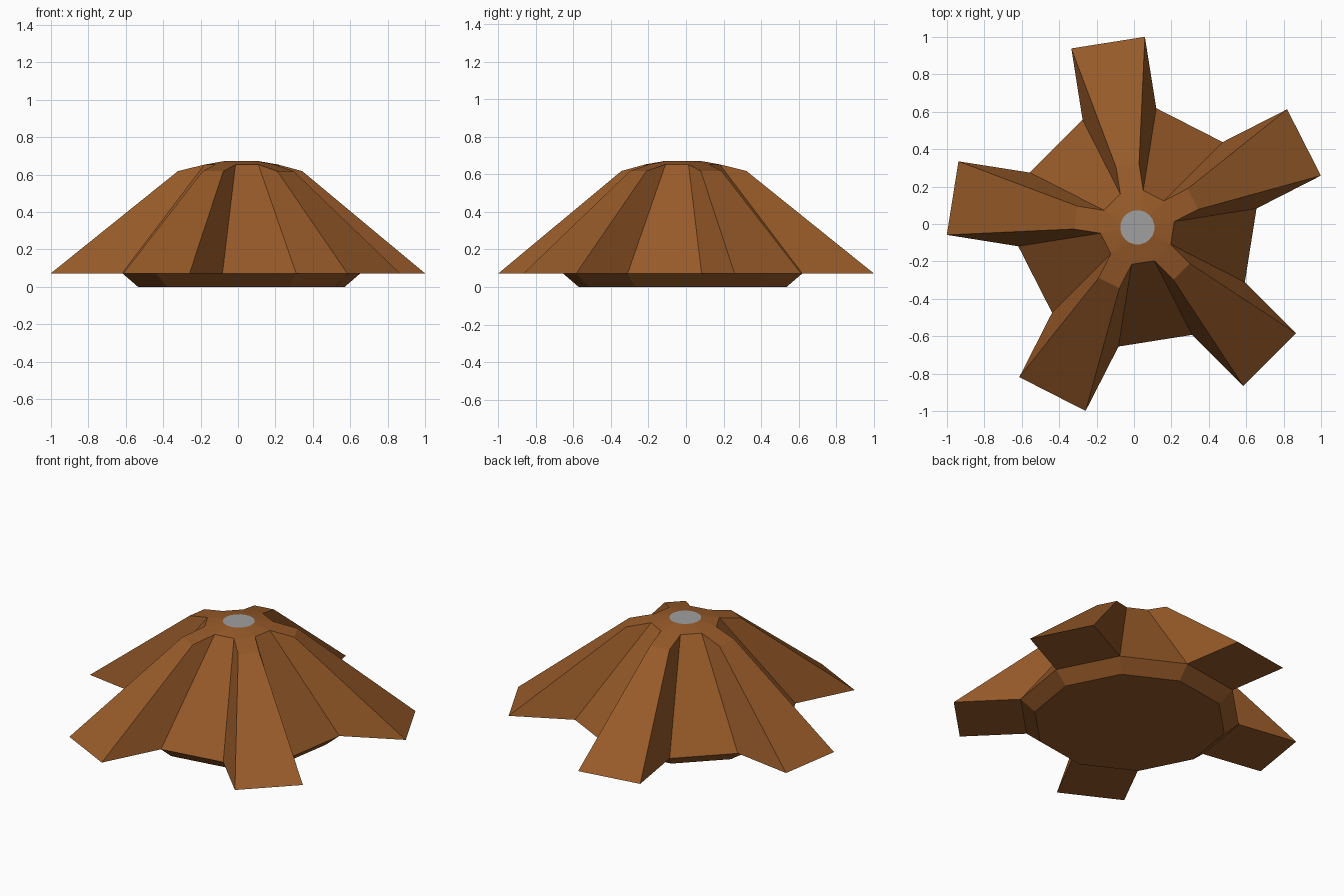
import bpy, bmesh
from math import sin, cos, radians, pi
from mathutils import Vector

if "Cube" in bpy.data.objects:
    bpy.data.objects.remove(bpy.data.objects["Cube"])

CX, CY = 0.018, -0.018      # hub offset that centres the five-ribbed outline
START = radians(9)          # angle of the first decagon corner
N = 10


def material(name, rgb):
    m = bpy.data.materials.new(name)
    m.diffuse_color = (*rgb, 1)
    m.use_nodes = True
    m.node_tree.nodes["Principled BSDF"].inputs["Base Color"].default_value = m.diffuse_color
    return m


def ring(bm, n, r, z):
    return [bm.verts.new((CX + r * cos(START + 2 * pi * i / n),
                          CY + r * sin(START + 2 * pi * i / n), z)) for i in range(n)]


def finish(bm, name, mat):
    bmesh.ops.recalc_face_normals(bm, faces=bm.faces)
    me = bpy.data.meshes.new(name)
    bm.to_mesh(me)
    bm.free()
    me.materials.append(mat)
    ob = bpy.data.objects.new(name, me)
    bpy.context.collection.objects.link(ob)
    return ob


brown = material("brown", (0.31, 0.103, 0.022))
grey = material("grey", (0.35, 0.35, 0.35))

# Canopy shell: foot, rim, shoulder and a round peak opening
bm = bmesh.new()
foot = ring(bm, N, 0.56, 0.0)
rim = ring(bm, N, 0.645, 0.072)
shoulder = ring(bm, N, 0.20, 0.653)
peak = ring(bm, 2 * N, 0.092, 0.672)
bm.faces.new(foot)
for i in range(N):
    j = (i + 1) % N
    bm.faces.new((foot[i], foot[j], rim[j], rim[i]))
    # Crown slope from decagon to round peak
    p0, p1, p2 = peak[2 * i], peak[2 * i + 1], peak[2 * j]
    bm.faces.new((shoulder[i], p1, p0))
    bm.faces.new((shoulder[i], shoulder[j], p1))
    bm.faces.new((shoulder[j], p2, p1))
    if i % 2:
        # Recessed panel
        bm.faces.new((rim[i], rim[j], shoulder[j], shoulder[i]))
        continue
    # Raised rib: flaring wedge over every second panel
    a = START + 2 * pi * (i + 0.5) / N
    out, side = Vector((cos(a), sin(a), 0)), Vector((-sin(a), cos(a), 0))
    hub = Vector((CX, CY, 0))

    def corner(r, w, z):
        return bm.verts.new(hub + out * r + side * w + Vector((0, 0, z)))
    t0, t1 = corner(1.0, -0.199, 0.072), corner(1.0, 0.199, 0.072)
    s0, s1 = corner(0.334, -0.062, 0.618), corner(0.334, 0.062, 0.618)
    bm.faces.new((rim[i], rim[j], t1, t0))
    bm.faces.new((t0, t1, s1, s0))
    bm.faces.new((s0, s1, shoulder[j], shoulder[i]))
    bm.faces.new((rim[i], t0, s0, shoulder[i]))
    bm.faces.new((rim[j], shoulder[j], s1, t1))
finish(bm, "canopy", brown)

# Flat round disc closing the peak
bm = bmesh.new()
bm.faces.new(ring(bm, 2 * N, 0.092, 0.672))
disc = finish(bm, "peak_disc", grey)
if disc.data.polygons[0].normal.z < 0:
    disc.data.flip_normals()
